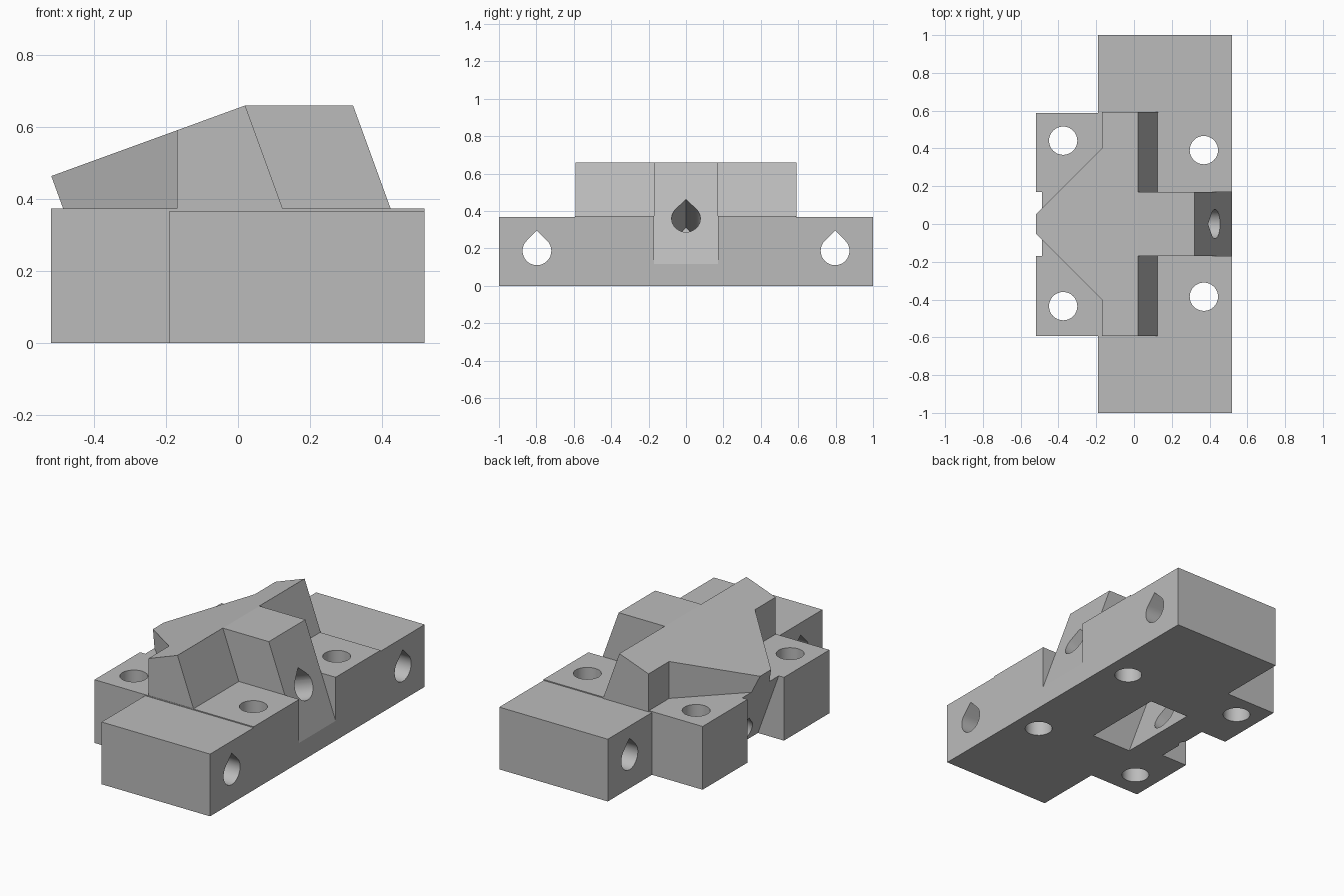
import bpy, bmesh, math
from mathutils import Matrix, Vector

cube = bpy.data.objects.get("Cube")
if cube:
    bpy.data.objects.remove(cube, do_unlink=True)

TILT = math.radians(20)
T = math.tan(TILT)

grey = bpy.data.materials.new("plain grey")
grey.use_nodes = True
grey.diffuse_color = (0.5, 0.5, 0.5, 1)
grey.node_tree.nodes["Principled BSDF"].inputs["Base Color"].default_value = (0.5, 0.5, 0.5, 1)


def prism(name, pts, axis, lo, hi, matrix=None):
    """Extrude a 2D outline along an axis; outline uses the other two axes in order."""
    def place(p, d):
        c = list(p)
        c.insert("xyz".index(axis), d)
        return Vector(c)
    bm = bmesh.new()
    face = bm.faces.new([bm.verts.new(place(p, lo)) for p in pts])
    ext = bmesh.ops.extrude_face_region(bm, geom=[face])
    moved = [g for g in ext["geom"] if isinstance(g, bmesh.types.BMVert)]
    bmesh.ops.translate(bm, verts=moved, vec=place((0, 0), hi - lo))
    bmesh.ops.recalc_face_normals(bm, faces=bm.faces)
    if matrix:
        bm.transform(matrix)
    mesh = bpy.data.meshes.new(name)
    bm.to_mesh(mesh)
    bm.free()
    mesh.materials.append(grey)
    ob = bpy.data.objects.new(name, mesh)
    bpy.context.collection.objects.link(ob)
    return ob


def combine(target, other, operation):
    """Apply a boolean and discard the helper."""
    mod = target.modifiers.new("bool", "BOOLEAN")
    mod.operation, mod.solver, mod.object = operation, "EXACT", other
    deps = bpy.context.evaluated_depsgraph_get()
    result = bpy.data.meshes.new_from_object(target.evaluated_get(deps))
    target.modifiers.clear()
    target.data = result
    bpy.data.objects.remove(other, do_unlink=True)


def rect(a0, a1, b0, b1):
    return [(a0, b0), (a1, b0), (a1, b1), (a0, b1)]


def circle(cx, cy, r, start=0, sweep=360, steps=32):
    return [(cx + r * math.cos(math.radians(start + sweep * i / steps)),
             cy + r * math.sin(math.radians(start + sweep * i / steps))) for i in range(steps)]


def teardrop(cy, cz, r):
    pts = circle(cy, cz, r, 135, 270, 24)
    pts.append((cy + r * math.sqrt(0.5), cz + r * math.sqrt(0.5)))
    pts.append((cy, cz + r * math.sqrt(2)))
    return pts


# Wide base with a slightly taller cross block
body = prism("mount_block", rect(-0.19, 0.518, -1, 1), "z", 0, 0.367)
combine(body, prism("cross_block", rect(-0.52, 0.518, -0.594, 0.588), "z", 0, 0.373), "UNION")

# Raised arrow-shaped housing with sloped top and slanted front
slant = 0.02 + T * (0.66 - 0.25)
housing = prism("housing", [(-0.65, 0.25), (slant, 0.25), (0.02, 0.66),
                            (-0.65, 0.66 - 0.67 * T)], "y", -0.592, 0.592)
plan = [(-0.17, -0.7), (0.4, -0.7), (0.4, 0.7), (-0.17, 0.7),
        (-0.17, 0.4), (-0.57, 0), (-0.17, -0.4)]
combine(housing, prism("housing_plan", plan, "z", 0.1, 0.9), "INTERSECT")

# Central arm
arm = prism("arm", [(-0.05, 0.25), (0.32 + T * 0.41, 0.25), (0.32, 0.66),
                    (0.02, 0.66), (-0.05, 0.66 - 0.07 * T)], "y", -0.17, 0.17)
combine(housing, arm, "UNION")


def front_x(z):
    return 0.32 + T * (0.66 - z)


def rear_x(z):
    return -0.485 + T * (0.37 - z)


# Slanted recesses at both ends of the central axis
recess = prism("front_recess", [(front_x(0.5), 0.5), (0.8, 0.5), (0.8, 0.05),
                                (front_x(0.05), 0.05)], "y", -0.17, 0.17)
combine(body, recess, "DIFFERENCE")
combine(body, housing, "UNION")
notch = prism("rear_notch", [(rear_x(0.8), 0.8), (rear_x(-0.1), -0.1),
                             (-0.9, -0.1), (-0.9, 0.8)], "y", -0.17, 0.17)
combine(body, notch, "DIFFERENCE")

# Tilted pocket opening through the underside
pocket = [(-0.175 + T * 0.1, -0.1), (0.085 + T * 0.1, -0.1), (-0.076, 0.442), (-0.306, 0.359)]
combine(body, prism("pocket", pocket, "y", -0.25, 0.25), "DIFFERENCE")

# Tilted bore along the central axis
tilt = Matrix.Translation((0.43, 0, 0.36)) @ Matrix.Rotation(-TILT, 4, "Y")
combine(body, prism("bore", teardrop(0, 0, 0.077), "x", -1.3, 0.3, tilt), "DIFFERENCE")

# Horizontal and vertical bolt holes
for s in (-1, 1):
    combine(body, prism("side_hole", teardrop(0.797 * s, 0.187, 0.077), "x", -0.8, 0.8), "DIFFERENCE")
    for x, y in ((0.37, 0.388), (-0.375, 0.438)):
        combine(body, prism("bolt_hole", circle(x, y * s + 0.003, 0.075), "z", -0.2, 0.8), "DIFFERENCE")

# Smooth bores, crisp edges
body.data.materials.clear()
body.data.materials.append(grey)
for p in body.data.polygons:
    p.material_index = 0
bpy.ops.object.select_all(action="DESELECT")
body.select_set(True)
bpy.context.view_layer.objects.active = body
bpy.ops.object.shade_smooth_by_angle(angle=math.radians(18))
